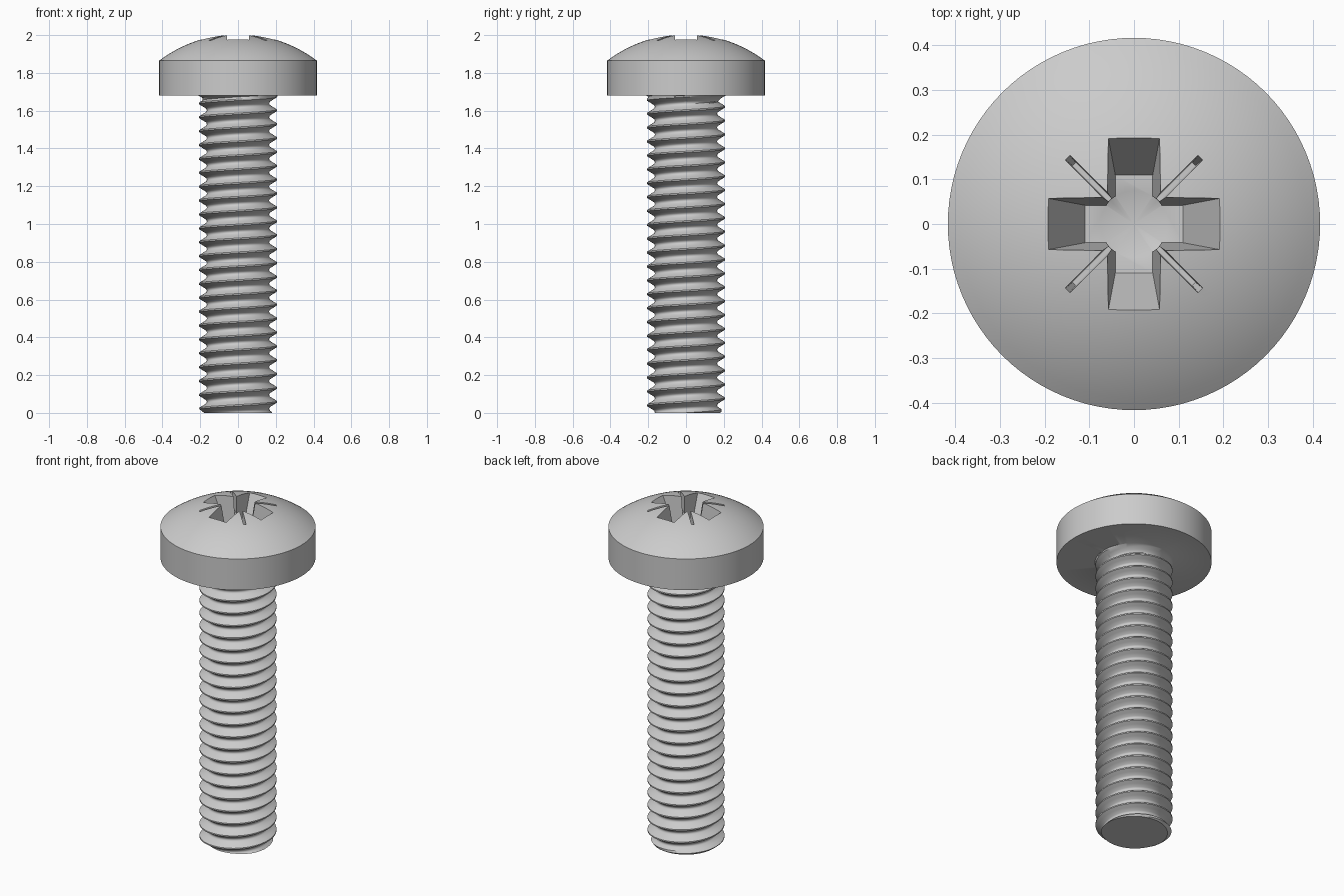
import bpy, bmesh
from math import pi, sin, cos, sqrt, floor

if "Cube" in bpy.data.objects:
    bpy.data.objects.remove(bpy.data.objects["Cube"])

N = 96                      # segments round the axis
PITCH, START = 0.0735, 0.055
SHANK = 1.68                # underside of the head
THREAD = [(0, .207), (.1, .207), (.26, .188), (.42, .169), (.49, .166),
          (.55, .165), (.61, .166), (.68, .169), (.84, .188), (1, .207)]


def shank_radius(z, a):
    """Thread radius at height z and angle a, with end chamfer and neck fillet."""
    u = (z - START) / PITCH - a / (2 * pi)
    u -= floor(u + 1e-7)
    r = THREAD[0][1]
    for (u0, r0), (u1, r1) in zip(THREAD, THREAD[1:]):
        if u0 <= u <= u1:
            r = r0 + (r1 - r0) * (u - u0) / (u1 - u0)
    r = min(r, 0.18 + 1.2 * z)
    t = max(0, (z - 1.635) / (SHANK - 1.635))
    return max(r, 0.165 + 0.045 * t * t) if t else r


# Head profile: cylinder wall and spherical dome
HEAD_R, EDGE_Z, TOP_Z = 0.417, 1.865, 2.005
rise = TOP_Z - EDGE_Z
R = (HEAD_R ** 2 + rise ** 2) / (2 * rise)
head = [(HEAD_R, SHANK)]
for i in range(17):
    r = HEAD_R * (1 - i / 16)
    head.append((r, TOP_Z - R + sqrt(R * R - r * r)))

# One closed surface: end cap, helical thread, head
bm = bmesh.new()
columns = []
for j in range(N + 1):
    a = 2 * pi * j / N
    prof = [(0, 0)]
    for k in range(-3, 25):
        for u, _ in THREAD[:-1]:
            z = START + PITCH * (k + u + j / N)
            z = min(max(z, 0), SHANK)
            prof.append((shank_radius(z, a), z))
    prof += head
    columns.append([bm.verts.new((r * cos(a), r * sin(a), z)) for r, z in prof])
for c0, c1 in zip(columns, columns[1:]):
    for i in range(len(c0) - 1):
        bm.faces.new((c0[i], c1[i], c1[i + 1], c0[i + 1]))
bmesh.ops.remove_doubles(bm, verts=bm.verts, dist=2e-5)
bmesh.ops.recalc_face_normals(bm, faces=bm.faces)
mesh = bpy.data.meshes.new("screw")
bm.to_mesh(mesh)
bm.free()
screw = bpy.data.objects.new("screw", mesh)
bpy.context.collection.objects.link(screw)
bpy.context.view_layer.objects.active = screw
screw.select_set(True)


def cut(points):
    """Subtract the convex hull of the points from the screw."""
    b = bmesh.new()
    for p in points:
        b.verts.new(p)
    bmesh.ops.convex_hull(b, input=b.verts)
    bmesh.ops.dissolve_limit(b, angle_limit=0.001, verts=b.verts, edges=b.edges)
    bmesh.ops.recalc_face_normals(b, faces=b.faces)
    m = bpy.data.meshes.new("recess_cutter")
    b.to_mesh(m)
    b.free()
    tool = bpy.data.objects.new("recess_cutter", m)
    bpy.context.collection.objects.link(tool)
    tool.hide_render = True
    mod = screw.modifiers.new("recess", 'BOOLEAN')
    mod.operation, mod.solver, mod.object = 'DIFFERENCE', 'EXACT', tool
    bpy.ops.object.modifier_apply(modifier=mod.name)
    bpy.data.objects.remove(tool)


def bar(angle, levels):
    """Tapered bar through the axis; levels are (z, half length, half width)."""
    c, s = cos(angle), sin(angle)
    return [(c * x * l - s * y * w, s * x * l + c * y * w, z)
            for z, l, w in levels for x in (-1, 1) for y in (-1, 1)]


# Cross recess arms
for a in (0, pi / 2):
    cut(bar(a, [(1.80, 0.11, 0.042), (2.03, 0.217, 0.062)]))
# Round centre with a conical bottom
cut([(r * cos(2 * pi * i / 32), r * sin(2 * pi * i / 32), z)
     for r, z in ((0.075, 1.80), (0.077, 2.03)) for i in range(32)] + [(0, 0, 1.765)])
# Thin diagonal slits
for a in (pi / 4, 3 * pi / 4):
    cut(bar(a, [(1.90, 0.19, 0.005), (2.03, 0.226, 0.009)]))

bpy.ops.object.shade_smooth_by_angle(angle=pi / 6)
